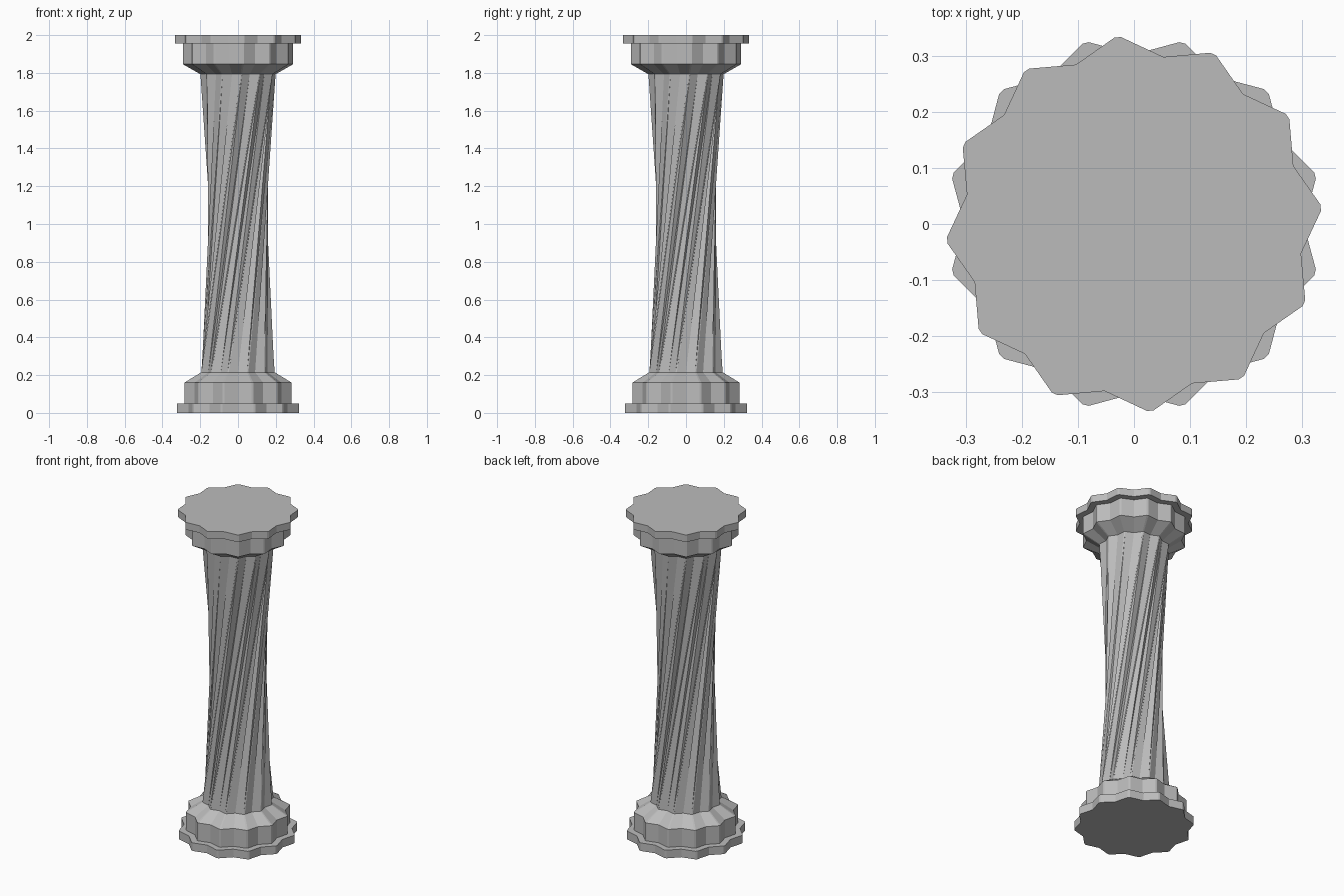
import bpy
import bmesh
from math import sin, cos, radians

if "Cube" in bpy.data.objects:
    bpy.data.objects.remove(bpy.data.objects["Cube"])

POINTS = 12
STEP = 360 / POINTS
FOOT_ANGLE = 15
TWIST = 80

stone = bpy.data.materials.new("grey_stone")
stone.use_nodes = True
grey = (0.5, 0.5, 0.5, 1)
stone.diffuse_color = grey
stone.node_tree.nodes["Principled BSDF"].inputs["Base Color"].default_value = grey


def star_ring(bm, radius, z, turn):
    """Twelve-pointed star with slightly blunted tips and shallow valleys."""
    ring = []
    for k in range(POINTS):
        tip = turn + k * STEP
        for offset, scale in ((-1, 1), (1, 1), (STEP / 2, 0.905)):
            a = radians(tip + offset)
            ring.append(bm.verts.new((radius * scale * cos(a), radius * scale * sin(a), z)))
    return ring


def loft(name, levels, cap_bottom=False, cap_top=False):
    """Join star rings given as (radius, height, turn)."""
    bm = bmesh.new()
    rings = [star_ring(bm, *level) for level in levels]
    for low, high, a, b in zip(rings, rings[1:], levels, levels[1:]):
        for i in range(len(low)):
            j = (i + 1) % len(low)
            if a[2] == b[2]:
                bm.faces.new((low[i], low[j], high[j], high[i]))
            else:
                # Twisted sides fold outward along the shorter diagonal
                bm.faces.new((low[i], low[j], high[i]))
                bm.faces.new((low[j], high[j], high[i]))
    if cap_bottom:
        bm.faces.new(rings[0][::-1])
    if cap_top:
        bm.faces.new(rings[-1])
    mesh = bpy.data.meshes.new(name)
    bm.to_mesh(mesh)
    bm.free()
    mesh.materials.append(stone)
    obj = bpy.data.objects.new(name, mesh)
    bpy.context.collection.objects.link(obj)
    return obj


PLATE, DRUM, NECK = 0.334, 0.293, 0.2
head = FOOT_ANGLE + TWIST

# Stepped foot with a sloping shoulder
foot = [(PLATE, 0), (PLATE, 0.05), (DRUM, 0.05), (DRUM, 0.16), (NECK, 0.215)]
loft("column_base", [(r, z, FOOT_ANGLE) for r, z in foot], cap_bottom=True)

# Straight flutes twisted between the two necks
loft("twisted_shaft", [(NECK, 0.215, FOOT_ANGLE), (NECK, 1.793, head)])

# Flared head with a thin top plate
crown = [(NECK, 1.793), (DRUM, 1.846), (DRUM, 1.956), (PLATE, 1.956), (PLATE, 2)]
loft("column_capital", [(r, z, head) for r, z in crown], cap_top=True)
